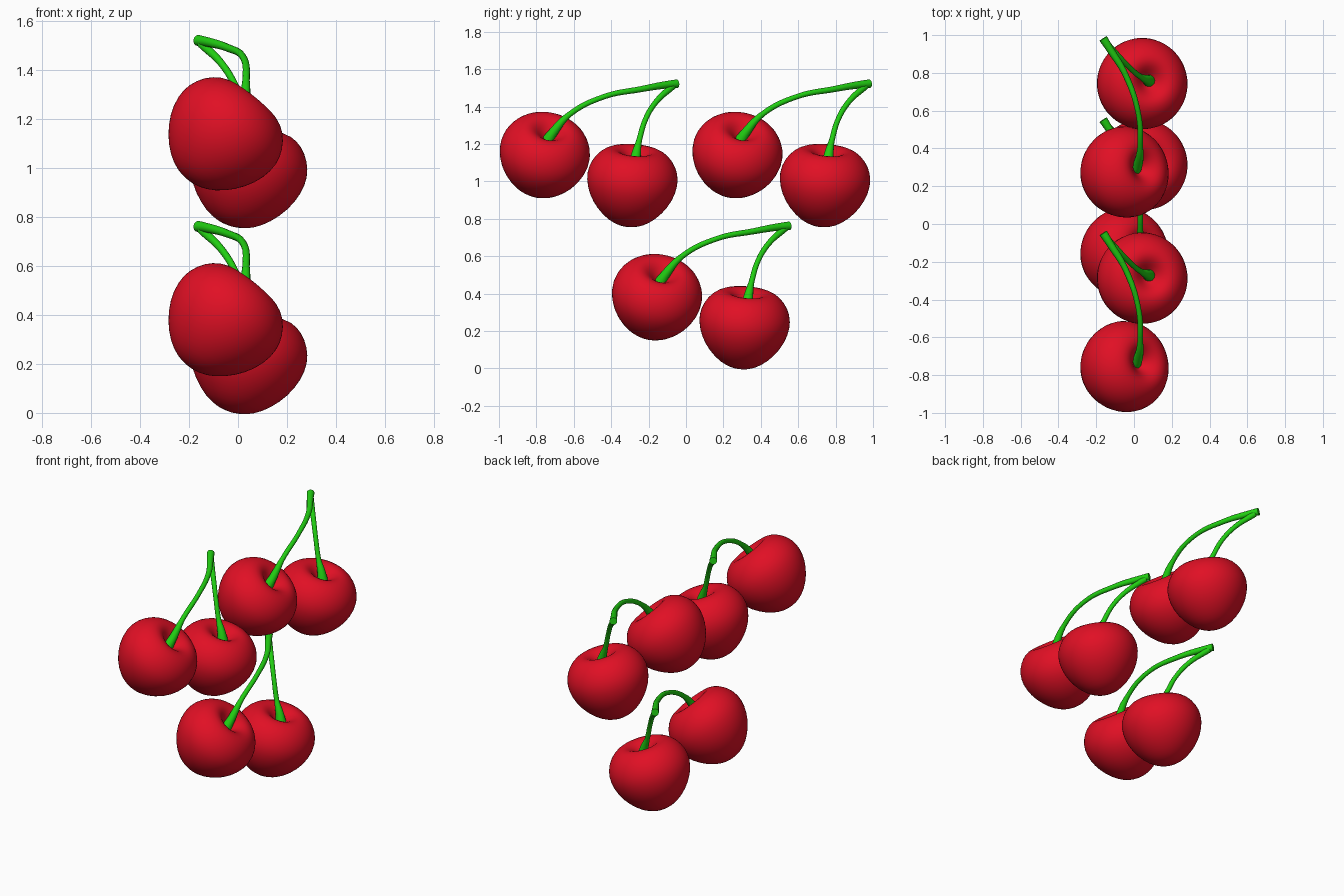
import bpy, bmesh
from math import tau
from mathutils import Vector

cube = bpy.data.objects.get("Cube")
if cube:
    bpy.data.objects.remove(cube, do_unlink=True)


def material(name, rgb):
    m = bpy.data.materials.new(name)
    m.use_nodes = True
    m.diffuse_color = (*rgb, 1)
    m.node_tree.nodes["Principled BSDF"].inputs["Base Color"].default_value = (*rgb, 1)
    return m


red = material("cherry red", (0.75, 0.005, 0.018))
green = material("stem green", (0.015, 0.62, 0.006))

# Half outline of a cherry (radius, height), from the bottom to the dimple
PROFILE = [(0, -.225), (.06, -.217), (.12, -.188), (.18, -.13), (.225, -.06),
           (.247, .02), (.241, .085), (.21, .145), (.165, .185), (.12, .2),
           (.08, .188), (.045, .155), (.02, .13), (0, .122)]


def add(name, data, mat):
    obj = bpy.data.objects.new(name, data)
    bpy.context.collection.objects.link(obj)
    data.materials.append(mat)
    return obj


def cherry_mesh(axis):
    """Revolve the outline, tilt it to the axis and centre its bounds."""
    bm = bmesh.new()
    verts = [bm.verts.new((r, 0, z)) for r, z in PROFILE]
    edges = [bm.edges.new(pair) for pair in zip(verts, verts[1:])]
    bmesh.ops.spin(bm, geom=verts + edges, cent=(0, 0, 0), axis=(0, 0, 1),
                   angle=tau, steps=32, use_merge=True)
    bmesh.ops.remove_doubles(bm, verts=bm.verts, dist=1e-4)
    bmesh.ops.recalc_face_normals(bm, faces=bm.faces)
    turn = Vector((0, 0, 1)).rotation_difference(Vector(axis))
    bmesh.ops.transform(bm, matrix=turn.to_matrix().to_4x4(), verts=bm.verts)
    mid = Vector([(min(v.co[i] for v in bm.verts) + max(v.co[i] for v in bm.verts)) / 2
                  for i in range(3)])
    bmesh.ops.translate(bm, vec=-mid, verts=bm.verts)
    for f in bm.faces:
        f.smooth = True
    mesh = bpy.data.meshes.new("cherry")
    bm.to_mesh(mesh)
    bm.free()
    return mesh


def stem_curve(points):
    """Round stalk through (x, y, z, radius) points."""
    cu = bpy.data.curves.new("stem", "CURVE")
    cu.dimensions = "3D"
    cu.bevel_depth = 1
    cu.bevel_resolution = 4
    cu.resolution_u = 8
    cu.use_fill_caps = True
    sp = cu.splines.new("BEZIER")
    sp.bezier_points.add(len(points) - 1)
    for bp, (x, y, z, r) in zip(sp.bezier_points, points):
        bp.co = (x, y, z)
        bp.radius = r
        bp.handle_left_type = bp.handle_right_type = "AUTO"
    return cu


# Bodies: name, centre, direction of the stalk dimple
BODIES = [("front_cherry", (-.05, -.155, .38), (.62, .17, .77)),
          ("back_cherry", (.045, .312, .217), (.27, .08, .96))]

# Stalks: flared foot in the dimple, thin middle, thick shared tip
STEMS = [("long_stem", [(.005, -.14, .455, .034), (.02, -.115, .495, .026),
                        (.033, -.02, .6, .015), (.022, .16, .692, .014),
                        (-.045, .36, .733, .016), (-.13, .5, .757, .02),
                        (-.163, .552, .762, .023)]),
         ("short_stem", [(.08, .328, .335, .034), (.07, .333, .38, .026),
                         (.035, .35, .46, .015), (-.01, .385, .575, .014),
                         (-.065, .44, .665, .015), (-.15, .53, .75, .019)])]

OFFSETS = {"lower": (0, 0, 0), "upper_front": (0, -.6, .76), "upper_back": (0, .43, .76)}

parts = [(n, cherry_mesh(axis), red, Vector(c)) for n, c, axis in BODIES]
parts += [(n, stem_curve(p), green, Vector()) for n, p in STEMS]

# Three matching pairs
for place, offset in OFFSETS.items():
    for name, data, mat, centre in parts:
        obj = add(f"{place}_{name}", data.copy(), mat)
        obj.location = centre + Vector(offset)
        if mat is red:
            sub = obj.modifiers.new("smooth", "SUBSURF")
            sub.levels = sub.render_levels = 1
